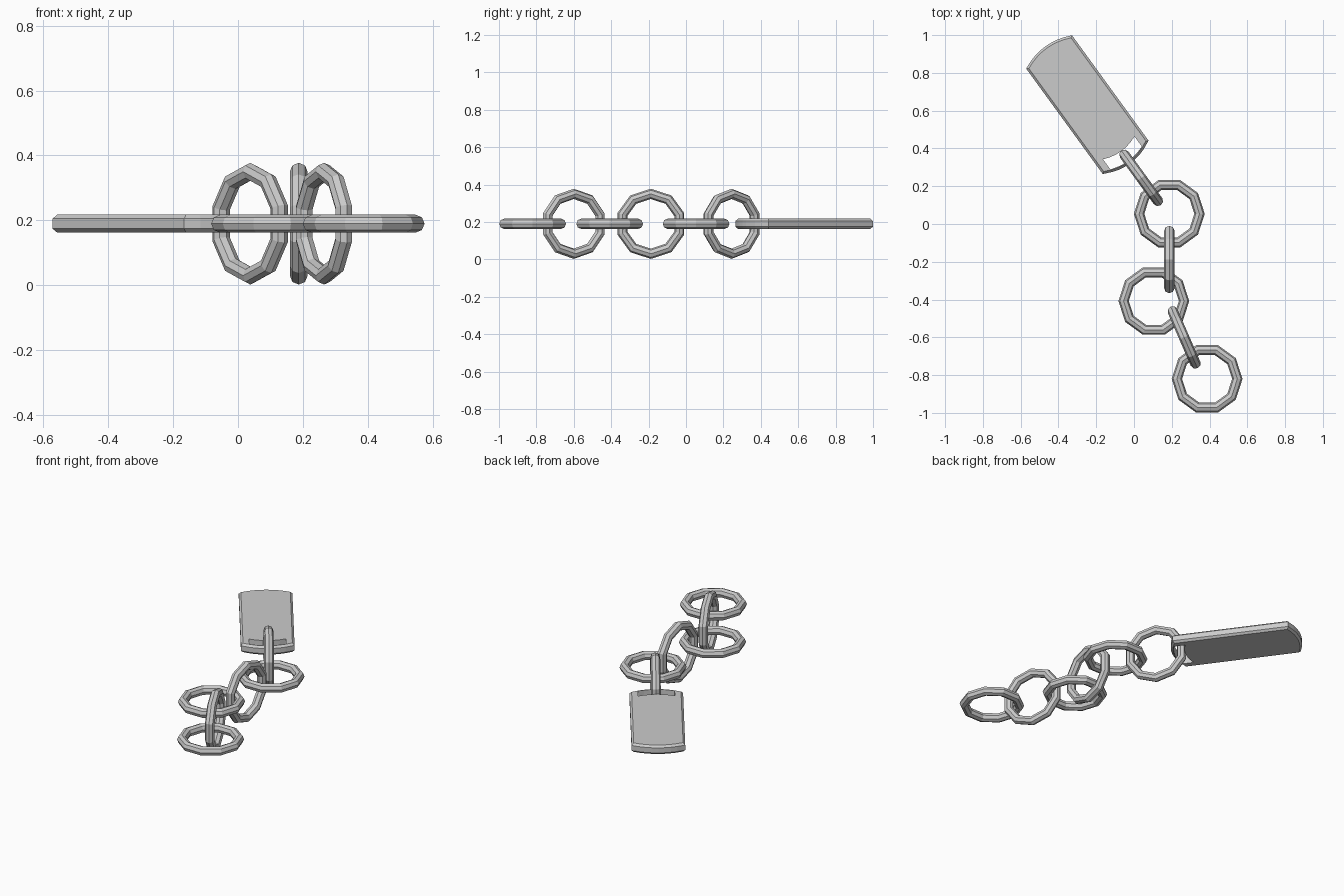
import bpy, bmesh
from math import radians

if "Cube" in bpy.data.objects:
    bpy.data.objects.remove(bpy.data.objects["Cube"])

Z = 0.19          # mid height of the chain
TUBE = 0.0275     # wire radius of the links


def link(name, x, y, rot):
    """Faceted ten-sided chain link."""
    bpy.ops.mesh.primitive_torus_add(
        major_segments=10, minor_segments=8, major_radius=0.16,
        minor_radius=TUBE, location=(x, y, Z),
        rotation=[radians(a) for a in rot])
    bpy.context.object.name = name


# Links lying flat
for i, (x, y) in enumerate([(0.387, -0.82), (0.105, -0.408), (0.187, 0.054)]):
    link(f"flat_link_{i + 1}", x, y, (0, 0, 0))

# Links standing upright, turned along the chain
for i, (x, y, turn) in enumerate([(0.265, -0.60, 23.5), (0.187, -0.188, 0),
                                  (0.038, 0.244, 36)]):
    link(f"upright_link_{i + 1}", x, y, (0, 90, turn))

# Tag: plate with bowed ends and a curved slot at the chain end
HALF_W, SLOT_W = 0.15, 0.103


def bow(end, bulge, w, half):
    return end + bulge * (1 - (w / half) ** 2)


def near(w):
    return bow(-0.345, -0.04, w, HALF_W)


def far(w):
    return bow(0.345, 0.035, w, HALF_W)


ws = [-HALF_W] + [SLOT_W * (k / 3 - 1) for k in range(7)] + [HALF_W]
bm = bmesh.new()
cols = []
for w in ws:
    rows = (near(w), near(w) + 0.017, bow(-0.283, -0.022, w, SLOT_W), far(w))
    if abs(w) > SLOT_W + 0.01:
        rows = (near(w), -0.335, -0.283, far(w))
    cols.append([bm.verts.new((w, v, -TUBE)) for v in rows])
for c, (a, b) in enumerate(zip(cols, cols[1:])):
    for r in range(3):
        if r == 1 and 0 < c < len(ws) - 2:
            continue                       # the slot
        bm.faces.new((a[r], b[r], b[r + 1], a[r + 1]))

ext = bmesh.ops.extrude_face_region(bm, geom=bm.faces[:])
top = [g for g in ext["geom"] if isinstance(g, bmesh.types.BMVert)]
bmesh.ops.translate(bm, verts=top, vec=(0, 0, 2 * TUBE))
bmesh.ops.recalc_face_normals(bm, faces=bm.faces[:])


def on_rim(v):
    x, y = v.co.x, v.co.y
    return (abs(x) > HALF_W - 1e-4 or abs(y - near(x)) < 1e-4
            or abs(y - far(x)) < 1e-4)


# Chamfer around the outer outline only
rim = [e for e in bm.edges
       if abs(e.verts[0].co.z - e.verts[1].co.z) < 1e-5
       and all(on_rim(v) for v in e.verts)
       and len(e.link_faces) == 2 and e.calc_face_angle() > 0.8]
bmesh.ops.bevel(bm, geom=rim, offset=0.012, segments=1, affect='EDGES')

mesh = bpy.data.meshes.new("tag")
bm.to_mesh(mesh)
bm.free()
tag = bpy.data.objects.new("tag", mesh)
tag.location = (-0.247, 0.632, Z)
tag.rotation_euler.z = radians(36)
bpy.context.collection.objects.link(tag)
